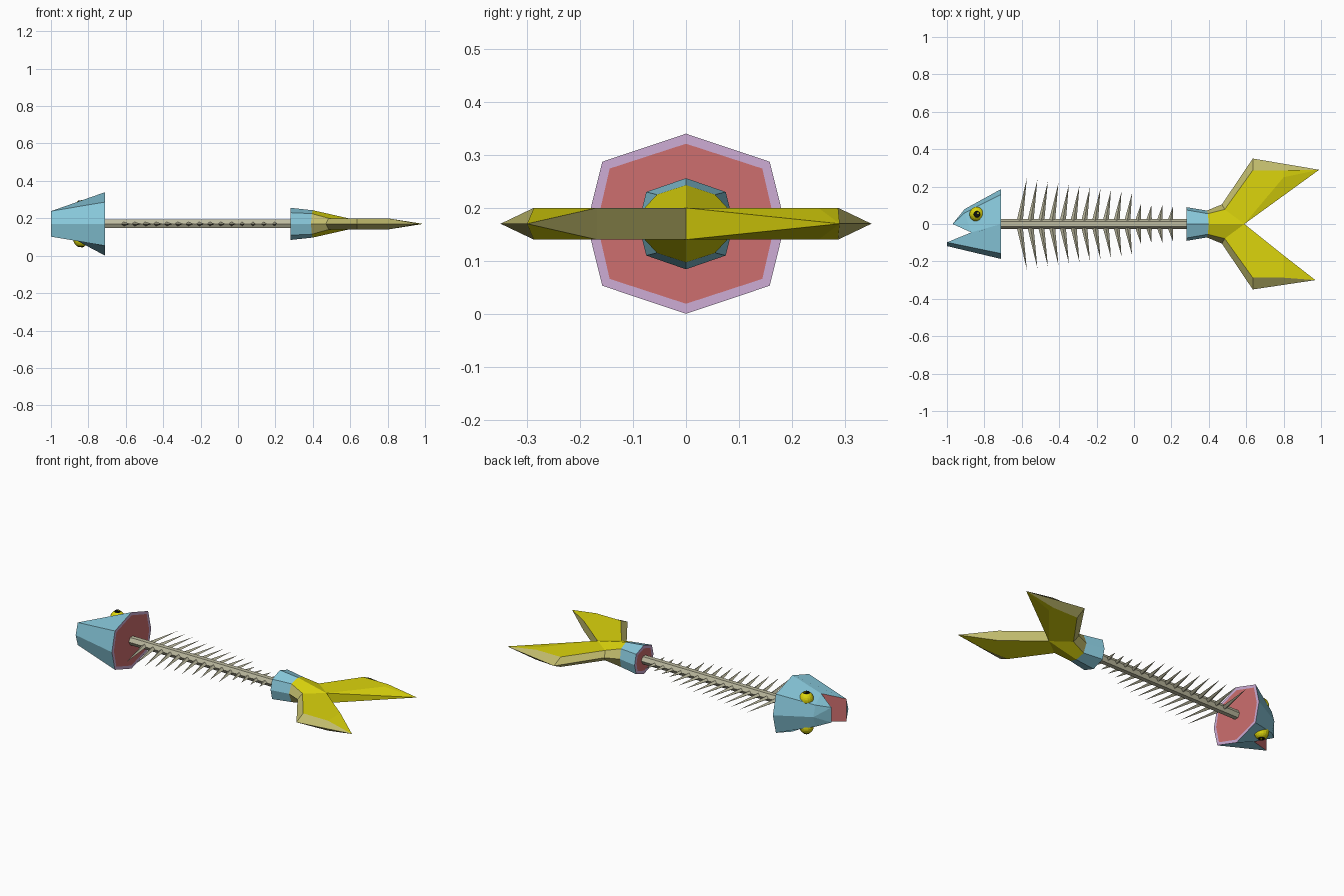
import bpy, bmesh, math
from mathutils import Vector, Matrix

if "Cube" in bpy.data.objects:
    bpy.data.objects.remove(bpy.data.objects["Cube"])

CZ = 0.17  # height of the fish's mirror plane


def material(name, rgb):
    m = bpy.data.materials.new(name)
    lin = [((c / 255 + 0.055) / 1.055) ** 2.4 if c > 10 else c / 255 / 12.92 for c in rgb]
    m.diffuse_color = (*lin, 1)
    m.use_nodes = True
    m.node_tree.nodes["Principled BSDF"].inputs["Base Color"].default_value = m.diffuse_color
    return m


BLUE = material("skin blue", (137, 202, 221))
RED = material("flesh red", (205, 110, 110))
LILAC = material("rim lilac", (205, 172, 213))
BONE = material("bone", (190, 187, 160))
YELLOW = material("fin yellow", (220, 213, 12))
KHAKI = material("fin edge khaki", (192, 186, 108))
BLACK = material("pupil black", (15, 15, 15))


def finish(bm, name, mats):
    bmesh.ops.remove_doubles(bm, verts=bm.verts, dist=1e-5)
    bmesh.ops.recalc_face_normals(bm, faces=bm.faces)
    me = bpy.data.meshes.new(name)
    bm.to_mesh(me)
    bm.free()
    for m in mats:
        me.materials.append(m)
    ob = bpy.data.objects.new(name, me)
    ob.location.z = CZ
    bpy.context.collection.objects.link(ob)
    return ob


def shell(name, pts, faces, mats, cap=None):
    """Faces by point name, mirrored in z; a trailing '-' means the mirrored point."""
    bm = bmesh.new()
    v = {}
    for k, p in pts.items():
        v[k] = bm.verts.new(p)
        v[k + "-"] = bm.verts.new((p[0], p[1], -p[2])) if p[2] else v[k]
    for mat, text in faces:
        names = text.split()
        sets = [names]
        if "-" not in text:
            sets.append([n + "-" for n in reversed(names)])
        for s in sets:
            bm.faces.new([v[n] for n in s]).material_index = mat
    if cap:  # cut end: lilac rim round red flesh
        f = bm.faces.new([v[n] for n in cap.split()])
        f.material_index = 1
        bmesh.ops.recalc_face_normals(bm, faces=bm.faces)
        ring = bmesh.ops.inset_individual(bm, faces=[f], thickness=0.019)
        for r in ring["faces"]:
            r.material_index = 2
        f.material_index = 1
    return finish(bm, name, mats)


# Head with open mouth
shell("head", {
    "B": (-.71, 0, .17), "bu": (-.71, .158, .117), "BU": (-.71, .187, 0),
    "bl": (-.71, -.158, .117), "BL": (-.71, -.187, 0),
    "M": (-.87, -.045, .085), "u": (-.905, .06, .065), "U": (-.905, .08, 0),
    "T": (-.97, 0, .045), "l": (-1, -.098, .068), "L": (-1, -.118, 0)},
    [(0, "B bu u M"), (0, "u T M"), (0, "bu BU U u"), (0, "u U T"), (0, "U T T-"),
     (0, "B M l bl"), (0, "bl l L BL"), (0, "l L l-"),
     (1, "T M M- T-"), (1, "M l l- M-")],
    [BLUE, RED, LILAC], "B bu BU bu- B- bl- BL bl")

# Tail stump
shell("tail_stump", {
    "B": (.28, 0, .086), "bu": (.28, .075, .06), "BU": (.28, .09, 0),
    "bl": (.28, -.075, .06), "BL": (.28, -.09, 0),
    "A": (.4, 0, .073), "u": (.395, .055, .055), "U": (.39, .072, 0),
    "l": (.395, -.055, .055), "L": (.39, -.072, 0)},
    [(0, "B bu u A"), (0, "bu BU U u"), (0, "A l bl B"), (0, "l L BL bl")],
    [BLUE, RED, LILAC], "B bu BU bu- B- bl- BL bl")

# Tail fin: raised flat lobes with khaki knife edges
pts = {"A": (.4, 0, .073), "N": (.59, 0, .03)}
faces = []
for s, k, tip, inner in ((1, "u", (.99, .29), .25), (-1, "l", (.97, -.30), .168)):
    pts.update({k + "a": (.395, s * .055, .055), k + "e": (.39, s * .072, 0),
                k + "p": (.485, s * .078, .03), k + "q": (.47, s * .105, 0),
                k + "r": (.635, s * .287, .03), k + "o": (.635, s * .35, 0),
                k + "s": (.8, s * .287, .03), k + "i": (.8, s * inner, .03),
                k + "t": (*tip, 0)})
    faces += [(m, " ".join(n if n in "AN" else k + n for n in f.split())) for m, f in (
        (0, "A a p N"), (0, "N p r s i"), (0, "i s t"),
        (1, "a e q p"), (1, "p q o r"), (1, "r o t s"))]
faces += [(0, "N ui ut"), (0, "N ut N-"), (1, "N li li- N-"), (1, "li lt li-")]
shell("tail_fin", pts, faces, [YELLOW, KHAKI])

# Spine
bm = bmesh.new()
bmesh.ops.create_cone(bm, cap_ends=True, segments=6, radius1=.026, radius2=.026, depth=1.01,
                      matrix=Matrix.Translation((-.215, 0, 0)) @ Matrix.Rotation(math.pi / 2, 4, "Y"))
finish(bm, "spine", [BONE])

# Ribs: flattened spikes in swept pairs
bm = bmesh.new()
for i in range(15):
    x = -.612 + i * .0575
    length = .245 - .008 * i if i < 11 else .11 - .006 * (i - 11)
    for s in (1, -1):
        base = [bm.verts.new((x + dx, s * .01, dz))
                for dx, dz in ((-.017, 0), (0, .012), (.017, 0), (0, -.012))]
        tip = bm.verts.new((x + .16 * length, s * length, 0))
        bm.faces.new(base)
        for j in range(4):
            bm.faces.new((base[j], base[(j + 1) % 4], tip))
finish(bm, "ribs", [BONE])

# Eyes with pupil caps and a small glint, one on each side
for s, side in ((1, "top"), (-1, "under")):
    bm = bmesh.new()
    bmesh.ops.create_uvsphere(bm, u_segments=16, v_segments=12, radius=.04)
    bmesh.ops.translate(bm, verts=bm.verts, vec=(-.84, .052, s * .084))
    finish(bm, side + "_eye", [YELLOW])
    for name, r, z, dx, mat in (("pupil", .02, .1235, 0, BLACK), ("glint", .006, .1265, .006, YELLOW)):
        bm = bmesh.new()
        bmesh.ops.create_cone(bm, cap_ends=True, segments=12, radius1=r, radius2=r * .8, depth=.009,
                              matrix=Matrix.Translation((-.84 + dx, .052 + dx, s * (z - .004)))
                              @ Matrix.Rotation(0 if s > 0 else math.pi, 4, "X"))
        finish(bm, side + "_" + name, [mat])
